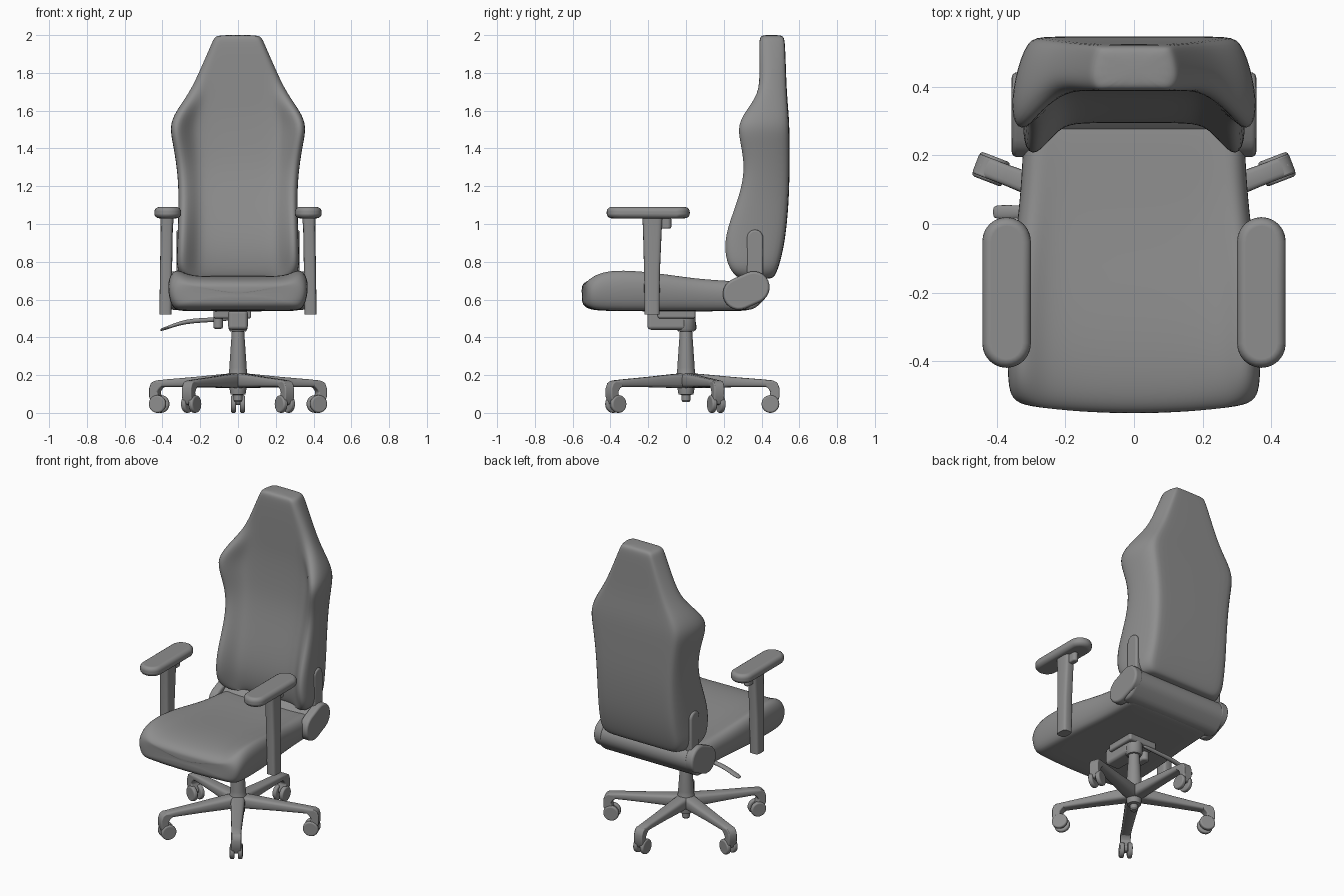
import bpy, bmesh, math
from mathutils import Matrix

if "Cube" in bpy.data.objects:
    bpy.data.objects.remove(bpy.data.objects["Cube"])

# Dark grey for the whole chair
grey = bpy.data.materials.new("dark_grey")
grey.diffuse_color = (0.27, 0.27, 0.27, 1)
grey.use_nodes = True
grey.node_tree.nodes["Principled BSDF"].inputs["Base Color"].default_value = grey.diffuse_color


def finish(name, bm, angle=None):
    bmesh.ops.recalc_face_normals(bm, faces=bm.faces)
    me = bpy.data.meshes.new(name)
    bm.to_mesh(me)
    bm.free()
    me.materials.append(grey)
    ob = bpy.data.objects.new(name, me)
    bpy.context.collection.objects.link(ob)
    for p in me.polygons:
        p.use_smooth = True
    if angle:
        bpy.ops.object.select_all(action='DESELECT')
        ob.select_set(True)
        bpy.context.view_layer.objects.active = ob
        bpy.ops.object.shade_smooth_by_angle(angle=math.radians(angle))
    return ob


def loft(name, rings, subsurf=0, angle=None):
    """Skin closed rings of equal length and cap both ends."""
    bm = bmesh.new()
    vs = [[bm.verts.new(p) for p in r] for r in rings]
    n = len(vs[0])
    for a, b in zip(vs, vs[1:]):
        for i in range(n):
            j = (i + 1) % n
            bm.faces.new((a[i], a[j], b[j], b[i]))
    bm.faces.new(vs[0])
    bm.faces.new(vs[-1])
    ob = finish(name, bm, angle)
    if subsurf:
        m = ob.modifiers.new("Subdivision", 'SUBSURF')
        m.levels = m.render_levels = subsurf
    return ob


def prism(name, outline, axis, a, b, bevel):
    """Extrude an outline along x or z and round its rims."""
    put = (lambda u, v, t: (t, u, v)) if axis == 'x' else (lambda u, v, t: (u, v, t))
    ob = loft(name, [[put(u, v, t) for u, v in outline] for t in (a, b)])
    m = ob.modifiers.new("Bevel", 'BEVEL')
    m.width, m.segments = bevel, 4
    m.limit_method, m.angle_limit = 'ANGLE', math.radians(50)
    m.harden_normals = True
    return ob


def stadium(ax, ay, bx, by, r, n=12):
    base = math.atan2(by - ay, bx - ax)
    pts = []
    for (cx, cy), start in (((bx, by), -90), ((ax, ay), 90)):
        for i in range(n + 1):
            t = base + math.radians(start + 180 * i / n)
            pts.append((cx + r * math.cos(t), cy + r * math.sin(t)))
    return pts


def rect(x0, x1, y0, y1):
    return [(x0, y0), (x1, y0), (x1, y1), (x0, y1)]


def oval(cx, cy, rx, ry, n=28, p=2.0):
    def s(v):
        return math.copysign(abs(v) ** (2 / p), v)
    return [(cx + rx * s(math.cos(2 * math.pi * i / n)),
             cy + ry * s(math.sin(2 * math.pi * i / n))) for i in range(n)]


def symmetric(half):
    return half + [(-x, y) for x, y in reversed(half[1:-1])]


# Backrest: z, half width, bolster front, centre front, back
back_rows = [
    (0.71, .25, .29, .33, .44), (0.715, .29, .265, .315, .465),
    (0.76, .325, .222, .30, .487), (0.85, .322, .195, .292, .512),
    (0.97, .318, .205, .305, .532), (1.15, .312, .277, .345, .546),
    (1.30, .322, .305, .375, .548), (1.43, .345, .28, .385, .548),
    (1.53, .364, .264, .39, .547), (1.62, .312, .325, .392, .54),
    (1.71, .247, .388, .39, .533), (1.85, .185, .389, .388, .528),
    (1.96, .137, .389, .388, .524), (1.99, .124, .393, .392, .518),
    (2.001, .095, .41, .41, .50)]
rings = []
for z, w, fb, fc, bk in back_rows:
    over = 0.13 * max(0, fc - fb)
    half = [(0, fc), (.5 * w, fc), (.68 * w, fc - .12 * (fc - fb)), (.9 * w, fb - over),
            (1.02 * w, fb + .03), (.99 * w, .45 * fb + .55 * bk),
            (.88 * w, bk - .005), (.75 * w, bk), (0, bk)]
    rings.append([(x, y, z) for x, y in symmetric(half)])
loft("backrest", rings, 2)

# Seat cushion: y, half width, edge top, centre top, bottom
seat_rows = [
    (-.553, .10, .64, .64, .615), (-.553, .25, .66, .66, .595),
    (-.552, .34, .685, .68, .572), (-.52, .362, .722, .706, .546),
    (-.43, .367, .758, .722, .54),
    (-.30, .367, .764, .724, .538), (-.12, .354, .742, .71, .538),
    (.05, .332, .712, .698, .538), (.2, .322, .70, .695, .538),
    (.32, .32, .69, .69, .54), (.35, .31, .67, .67, .55)]
rings = []
for y, w, ze, zc, zb in seat_rows:
    half = [(0, zc), (.55 * w, zc), (.74 * w, zc + .3 * (ze - zc)), (.9 * w, ze + .006),
            (1.01 * w, ze - .2 * (ze - zb)), (1.01 * w, .4 * ze + .6 * zb),
            (.94 * w, zb + .005), (.8 * w, zb), (0, zb)]
    bow = .028 if y < -.5 else 0
    rings.append([(x, y + bow * (x / .36) ** 2, z) for x, z in symmetric(half)])
loft("seat", rings, 2)

# Rear roll that joins the seat to the backrest
prism("rear_roll", stadium(.325, .625, .36, .66, .08), 'x', -.34, .34, .02)

for s, side in ((1, "right"), (-1, "left")):
    # Recliner hinge cover and upright bracket
    prism(f"hinge_cover_{side}", stadium(.28, .63, .358, .665, .085), 'x', s * .30, s * .357, .015)
    prism(f"back_bracket_{side}", stadium(.365, .70, .365, .927, .043), 'x', s * .28, s * .325, .012)
    # Armrest post, pad and button
    rows = [(.52, .384, -.18, .032, .040), (.75, .381, -.18, .032, .042),
            (.98, .377, -.178, .032, .050), (1.04, .375, -.178, .036, .054)]
    loft(f"arm_post_{side}", [[(s * x, y, z) for x, y in oval(cx, cy, rx, ry, p=4)]
                              for z, cx, cy, rx, ry in rows], 0, 40)
    prism(f"arm_pad_{side}", stadium(s * .372, -.349, s * .372, -.051, .071), 'z', 1.03, 1.09, .026)
    prism(f"arm_button_{side}", stadium(s * .372, -.14, s * .372, -.098, .02), 'z', .975, 1.035, .01)

# Tilt mechanism under the seat
prism("mount_plate", rect(-.13, .07, -.15, .05), 'z', .50, .55, .012)
prism("tilt_housing", rect(-.052, .052, -.205, .0), 'z', .44, .545, .02)
prism("tension_knob", stadium(-.105, -.11, -.105, -.03, .026), 'z', .445, .53, .012)

# Height lever: x, z, half depth, half thickness
lever = [(-.03, .50, .012, .012), (-.15, .492, .012, .012), (-.24, .488, .014, .013),
         (-.31, .475, .019, .011), (-.37, .452, .021, .009), (-.405, .441, .02, .008),
         (-.412, .439, .013, .005)]
loft("height_lever", [[(x, y, z) for y, z in oval(.035, zc, ry, rz, 16)]
                      for x, zc, ry, rz in lever], 1)

# Central column, from the stub below the hub to the cup under the seat
column = [(.058, .018), (.065, .023), (.095, .023), (.098, .04), (.195, .055), (.215, .047),
          (.24, .046), (.40, .035), (.43, .033), (.432, .042), (.445, .05), (.51, .05)]
loft("gas_column", [[(x, y, z) for x, y in oval(0, 0, r, r, 32)] for z, r in column], 0, 35)

# Five-star base: legs point along +y and are turned around the column
leg_rows = [(.0, .042, .212, .132), (.08, .042, .206, .132), (.25, .035, .19, .136),
            (.40, .03, .178, .137), (.46, .03, .172, .135), (.482, .027, .16, .125)]
hood = [(.42, .165), (.465, .17), (.485, .158), (.495, .13), (.495, .085), (.48, .045),
        (.44, .04), (.425, .06), (.44, .085), (.448, .11), (.435, .13), (.42, .14)]
for k, turn in enumerate((0, 69, -69, 146.3, -146.3)):
    parts = [loft(f"base_leg_{k}", [[(x, y, z) for x, z in oval(0, (a + b) / 2, w, (a - b) / 2, 20, 3.5)]
                                    for y, w, a, b in leg_rows], 0, 40),
             prism(f"caster_hood_{k}", hood, 'x', -.03, .03, .008)]
    for s in (1, -1):
        parts.append(prism(f"caster_wheel_{k}_{'right' if s > 0 else 'left'}",
                           oval(.447, .047, .047, .047), 'x', s * .010, s * .038, .01))
    for ob in parts:
        ob.data.transform(Matrix.Rotation(math.radians(turn), 4, 'Z'))
